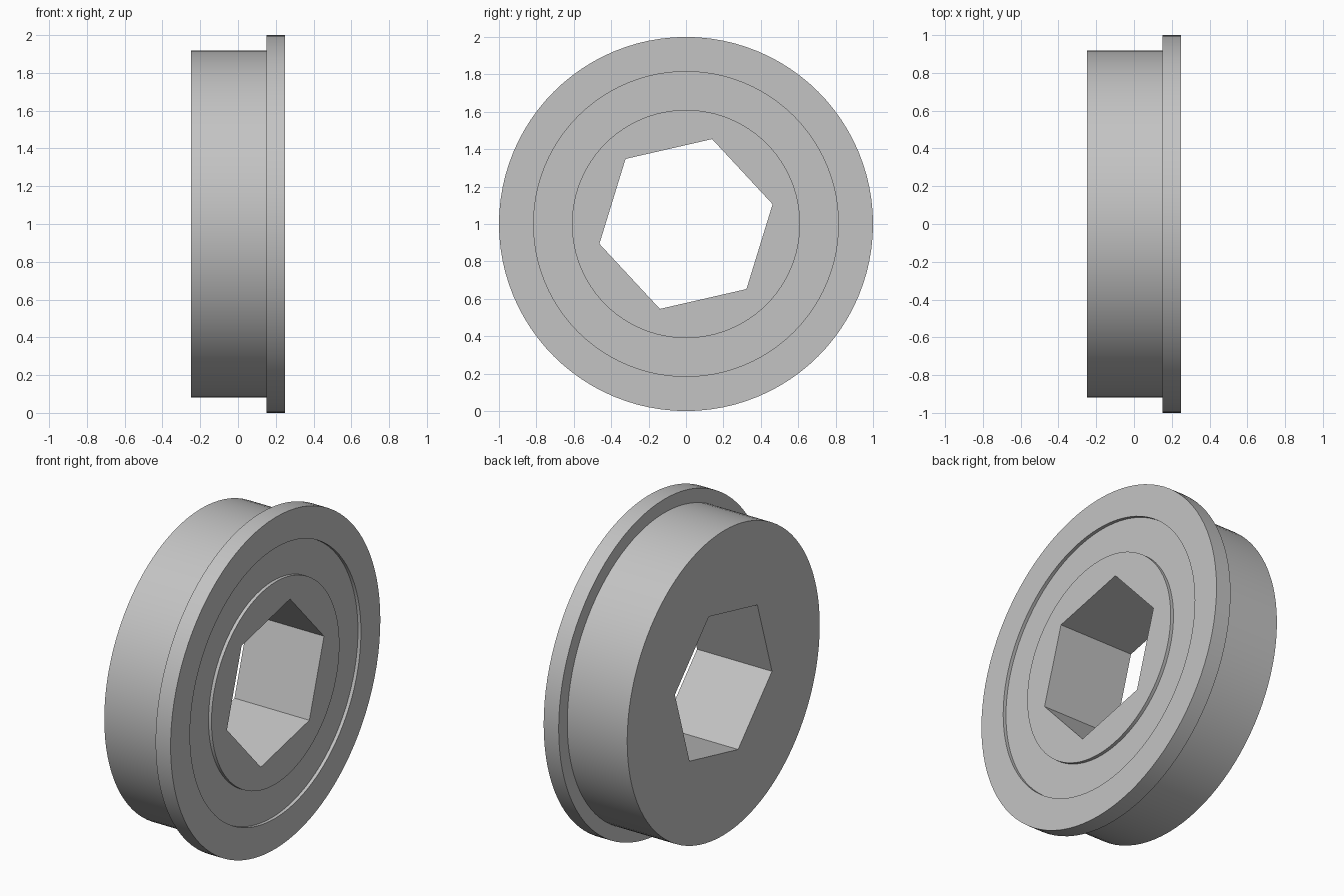
import bpy
import bmesh
from math import cos, sin, tau, radians

if "Cube" in bpy.data.objects:
    bpy.data.objects.remove(bpy.data.objects["Cube"], do_unlink=True)

grey = bpy.data.materials.new("light_grey")
grey.use_nodes = True
colour = (0.55, 0.55, 0.55, 1)
grey.diffuse_color = colour
grey.node_tree.nodes["Principled BSDF"].inputs["Base Color"].default_value = colour


def lathe(name, profile, sides, turn=0.0):
    """Solid turned around the x axis from (x, radius) points, capped at both ends."""
    bm = bmesh.new()
    rings = []
    for x, r in profile:
        angles = [turn + tau * i / sides for i in range(sides)]
        rings.append([bm.verts.new((x, r * cos(a), 1 + r * sin(a))) for a in angles])
    for a, b in zip(rings, rings[1:]):
        for i in range(sides):
            j = (i + 1) % sides
            bm.faces.new((a[i], a[j], b[j], b[i]))
    bm.faces.new(rings[0])
    bm.faces.new(rings[-1])
    bmesh.ops.recalc_face_normals(bm, faces=bm.faces)
    mesh = bpy.data.meshes.new(name)
    bm.to_mesh(mesh)
    bm.free()
    mesh.materials.append(grey)
    obj = bpy.data.objects.new(name, mesh)
    bpy.context.collection.objects.link(obj)
    return obj


# Barrel, flange, and the shallow ring groove in the flange face
body = lathe("flanged_bearing", [
    (-0.25, 0.918), (0.15, 0.918),
    (0.15, 1.0), (0.25, 1.0),
    (0.25, 0.815), (0.23, 0.815),
    (0.23, 0.61), (0.25, 0.61),
], 96)

# Hexagonal bore, tilted
bore = lathe("hex_bore_cutter", [(-0.5, 0.475), (0.5, 0.475)], 6, radians(12.9))
bore.hide_render = True
cut = body.modifiers.new("hex_bore", "BOOLEAN")
cut.operation = "DIFFERENCE"
cut.solver = "EXACT"
cut.object = bore

bpy.ops.object.select_all(action="DESELECT")
body.select_set(True)
bpy.context.view_layer.objects.active = body
bpy.ops.object.modifier_apply(modifier=cut.name)
bpy.data.objects.remove(bore, do_unlink=True)
bpy.ops.object.shade_smooth_by_angle(angle=radians(30))
